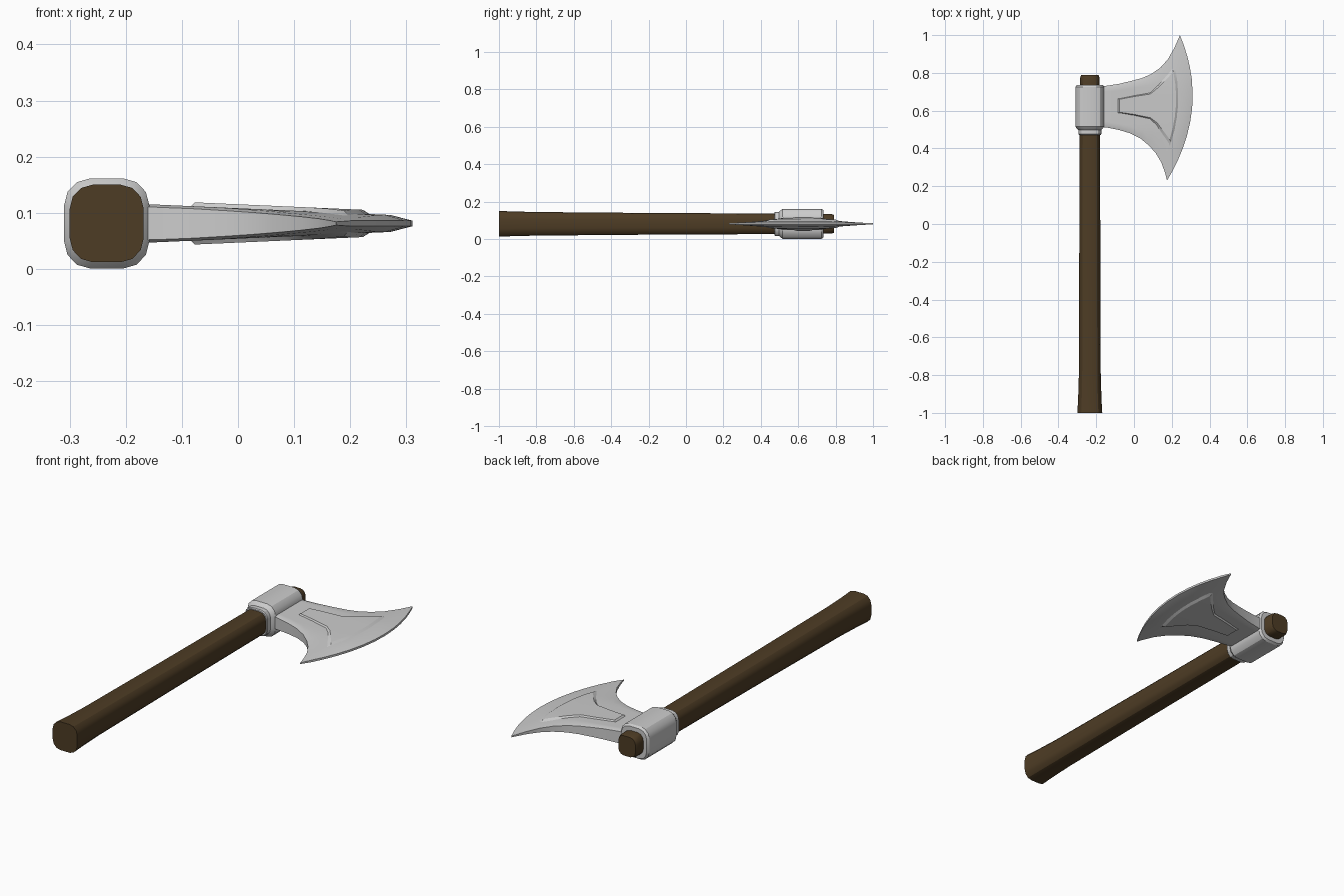
import bpy, bmesh, math

if "Cube" in bpy.data.objects:
    bpy.data.objects.remove(bpy.data.objects["Cube"])

CX, CZ = -0.234, 0.081   # handle axis


def finish(name, bm, mat=None, angle=30):
    bmesh.ops.recalc_face_normals(bm, faces=bm.faces)
    me = bpy.data.meshes.new(name)
    bm.to_mesh(me)
    bm.free()
    ob = bpy.data.objects.new(name, me)
    bpy.context.collection.objects.link(ob)
    if mat:
        me.materials.append(mat)
    bpy.ops.object.select_all(action='DESELECT')
    ob.select_set(True)
    bpy.context.view_layer.objects.active = ob
    bpy.ops.object.shade_smooth_by_angle(angle=math.radians(angle))
    return ob


def rounded_bar(name, rings, corner, mat=None):
    """Loft rounded-square sections (y, half x, half z) along y."""
    bm = bmesh.new()
    loops = []
    for y, hx, hz in rings:
        loop = []
        for q in range(4):
            for k in range(4):
                a = math.pi / 2 * (q + k / 3)
                sx = 1 if q in (0, 3) else -1
                sz = 1 if q in (0, 1) else -1
                x = hx * (sx * (1 - corner) + corner * math.cos(a))
                z = hz * (sz * (1 - corner) + corner * math.sin(a))
                loop.append(bm.verts.new((CX + x, y, CZ + z)))
        loops.append(loop)
    n = len(loops[0])
    for a, b in zip(loops, loops[1:]):
        for i in range(n):
            bm.faces.new((a[i], a[(i + 1) % n], b[(i + 1) % n], b[i]))
    bm.faces.new(loops[0])
    bm.faces.new(loops[-1])
    return finish(name, bm, mat)


def plate(name, stations, vs, height):
    """Double-sided plate lofted from ribs (upper x, y, lower x, y, bulge)."""
    bm = bmesh.new()
    sides = []
    ns, nv = len(stations), len(vs)
    for sign in (1, -1):
        grid = []
        for i, (ux, uy, lx, ly, bulge) in enumerate(stations):
            row = []
            for j, v in enumerate(vs):
                x = ux + (lx - ux) * v + bulge * 4 * v * (1 - v)
                y = uy + (ly - uy) * v
                h = height(x, y, i, j, ns - 1, nv - 1)
                row.append(bm.verts.new((x, y, CZ + sign * h)))
            grid.append(row)
        for i in range(ns - 1):
            for j in range(nv - 1):
                bm.faces.new((grid[i][j], grid[i + 1][j],
                              grid[i + 1][j + 1], grid[i][j + 1]))
        sides.append(grid)

    # rim walls joining the two sides
    rim = ([(i, 0) for i in range(ns)] + [(ns - 1, j) for j in range(1, nv)]
           + [(i, nv - 1) for i in range(ns - 2, -1, -1)]
           + [(0, j) for j in range(nv - 2, 0, -1)])
    t, b = sides
    for (i, j), (k, l) in zip(rim, rim[1:] + rim[:1]):
        bm.faces.new((t[i][j], t[k][l], b[k][l], b[i][j]))
    return finish(name, bm, angle=25)


def body(x, y):
    """Half thickness of the blade, thinning to the edge and the tips."""
    hx = 0.034 - 0.019 * max(0, (x + 0.155) / 0.43)
    fy = 1 - max(0, abs(y - 0.62) - 0.12) / 0.33
    return hx * max(0.2, fy)


def blade_height(x, y, i, j, imax, jmax):
    if i == imax:
        return 0.003 if j in (0, jmax) else 0.005
    return body(x, y) * (0.86 if j in (0, jmax) else 1)


def panel_height(x, y, i, j, imax, jmax):
    rim = i in (0, imax) or j in (0, jmax)
    return body(x, y) + (-0.001 if rim else 0.007)


wood = bpy.data.materials.new("dark_wood")
wood.diffuse_color = (0.075, 0.045, 0.018, 1)
wood.use_nodes = True
wood.node_tree.nodes["Principled BSDF"].inputs["Base Color"].default_value = wood.diffuse_color

# Handle, flared at the butt
rounded_bar("handle", [(-1.0, 0.066, 0.069), (-0.93, 0.062, 0.066),
                       (-0.8, 0.058, 0.063), (-0.2, 0.056, 0.058),
                       (0.45, 0.054, 0.055), (0.73, 0.051, 0.053),
                       (0.775, 0.051, 0.053), (0.79, 0.046, 0.048)], 0.62, wood)

# Socket with a narrower collar below
rounded_bar("socket", [(0.472, 0.058, 0.060), (0.476, 0.061, 0.064),
                       (0.498, 0.061, 0.064), (0.506, 0.070, 0.072),
                       (0.516, 0.076, 0.080), (0.725, 0.076, 0.080),
                       (0.736, 0.069, 0.073)], 0.6)

# Blade with bevelled border
plate("blade", [(-0.17, 0.73, -0.17, 0.513, 0), (-0.145, 0.732, -0.145, 0.511, 0),
                (-0.08, 0.742, -0.08, 0.498, 0), (-0.02, 0.756, -0.02, 0.480, 0.005),
                (0.04, 0.772, 0.035, 0.452, 0.015), (0.09, 0.793, 0.08, 0.415, 0.03),
                (0.14, 0.828, 0.115, 0.375, 0.045), (0.18, 0.873, 0.145, 0.325, 0.06),
                (0.215, 0.935, 0.164, 0.272, 0.08), (0.243, 1.0, 0.175, 0.23, 0.099)],
      [0, 0.06, 0.14, 0.22, 0.3, 0.4, 0.5, 0.6, 0.7, 0.78, 0.86, 0.94, 1], blade_height)

# Raised panel on both faces
plate("blade_panel", [(-0.085, 0.668, -0.085, 0.582, 0), (-0.077, 0.664, -0.077, 0.588, 0),
                      (0.0, 0.680, 0.0, 0.575, 0), (0.085, 0.695, 0.085, 0.556, 0.005),
                      (0.125, 0.733, 0.118, 0.525, 0.02), (0.17, 0.785, 0.15, 0.475, 0.03),
                      (0.204, 0.825, 0.182, 0.428, 0.029), (0.217, 0.84, 0.19, 0.41, 0.031)],
      [0, 0.05, 0.2, 0.35, 0.5, 0.65, 0.8, 0.95, 1], panel_height)
